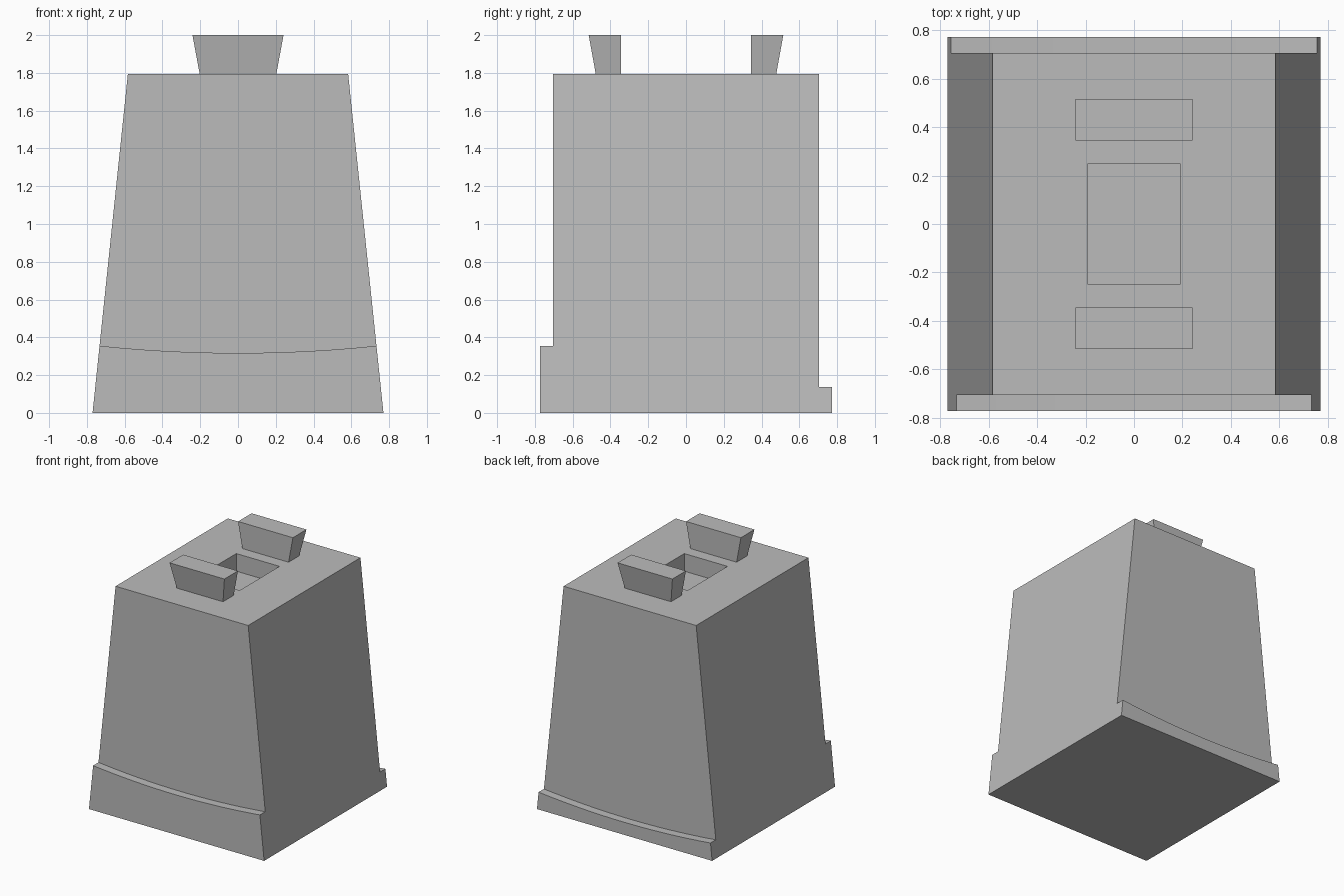
import bpy, bmesh

if "Cube" in bpy.data.objects:
    bpy.data.objects.remove(bpy.data.objects["Cube"])

HALF_DEPTH = 0.772      # outer face of the ledges
WALL = 0.705            # front and back wall faces
BASE_W, TOP_W, TOP_Z = 0.77, 0.583, 1.795
SAG = 0.038             # dip of the ledge tops in the middle

grey = bpy.data.materials.new("grey")
grey.use_nodes = True
grey.diffuse_color = (0.5, 0.5, 0.5, 1)
grey.node_tree.nodes["Principled BSDF"].inputs["Base Color"].default_value = (0.5, 0.5, 0.5, 1)


def loft(name, ring_a, ring_b):
    """Solid between two matching closed outlines."""
    bm = bmesh.new()
    a = [bm.verts.new(p) for p in ring_a]
    b = [bm.verts.new(p) for p in ring_b]
    bm.faces.new(a)
    bm.faces.new(b)
    for i in range(len(a)):
        j = (i + 1) % len(a)
        bm.faces.new((a[i], a[j], b[j], b[i]))
    bmesh.ops.recalc_face_normals(bm, faces=bm.faces)
    mesh = bpy.data.meshes.new(name)
    bm.to_mesh(mesh)
    bm.free()
    mesh.materials.append(grey)
    obj = bpy.data.objects.new(name, mesh)
    bpy.context.collection.objects.link(obj)
    return obj


def prism(name, outline, y0, y1):
    return loft(name, [(x, y0, z) for x, z in outline], [(x, y1, z) for x, z in outline])


def rect(hw, y0, y1, z):
    return [(-hw, y0, z), (hw, y0, z), (hw, y1, z), (-hw, y1, z)]


def carve(target, cutter):
    cutter.hide_render = True
    mod = target.modifiers.new("carve", "BOOLEAN")
    mod.operation = "DIFFERENCE"
    mod.solver = "EXACT"
    mod.object = cutter
    bpy.context.view_layer.objects.active = target
    bpy.ops.object.modifier_apply(modifier=mod.name)
    bpy.data.objects.remove(cutter)


# Tapered body
body = prism("body", [(-BASE_W, 0), (BASE_W, 0), (TOP_W, TOP_Z), (-TOP_W, TOP_Z)],
             -HALF_DEPTH, HALF_DEPTH)

# Walls cut back above the curved ledges: tall in front, low at the back
for side, edge_z in ((-1, 0.355), (1, 0.138)):
    edge_x = BASE_W - (BASE_W - TOP_W) * edge_z / TOP_Z
    steps = [i / 9 for i in range(-10, 11)]
    arc = [(t * edge_x, edge_z - SAG * (1 - t * t)) for t in steps]
    outline = arc + [(1, 2.2), (-1, 2.2)]
    carve(body, prism("wall_cutter", outline, side * WALL, side * 0.9))

# Pocket in the top
carve(body, loft("pocket_cutter", rect(0.19, -0.25, 0.25, TOP_Z - 0.14),
                 rect(0.19, -0.25, 0.25, TOP_Z + 0.1)))

# Flared tabs on the top
for side, name in ((-1, "front_tab"), (1, "back_tab")):
    loft(name, rect(0.203, side * 0.345, side * 0.478, TOP_Z),
         rect(0.241, side * 0.345, side * 0.515, 2.0))
